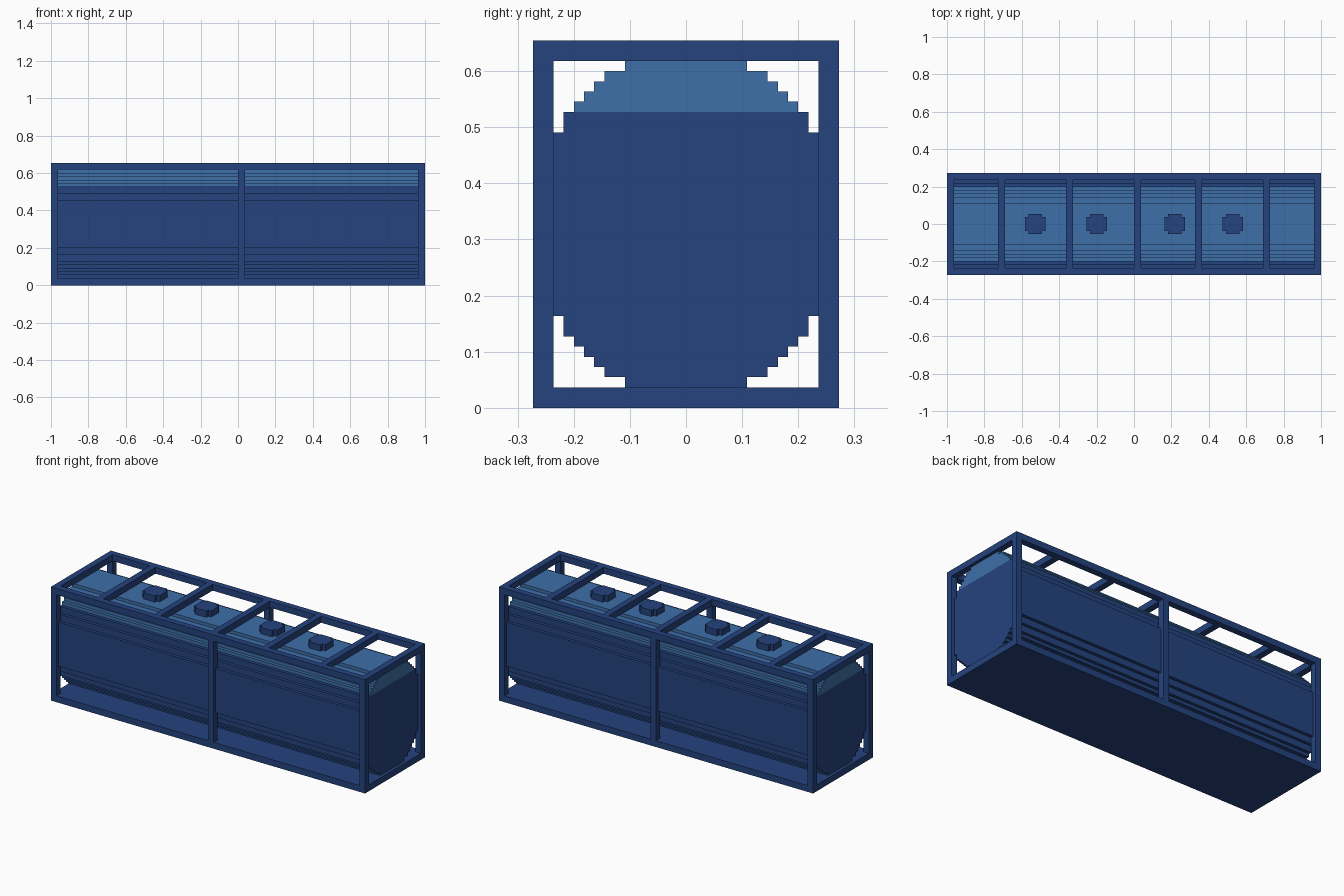
import bpy
import bmesh
from mathutils import Vector

if "Cube" in bpy.data.objects:
    bpy.data.objects.remove(bpy.data.objects["Cube"], do_unlink=True)

U = 2 / 110  # one grid block; all sizes below are in blocks


def make_material(name, rgb):
    m = bpy.data.materials.new(name)
    m.use_nodes = True
    m.diffuse_color = (*rgb, 1)
    m.node_tree.nodes["Principled BSDF"].inputs["Base Color"].default_value = (*rgb, 1)
    return m


DARK = make_material("dark blue", (0.018, 0.056, 0.212))
LIGHT = make_material("light blue", (0.048, 0.160, 0.400))


def prism(name, points, direction, mat):
    """Extrude a closed outline along a direction, in blocks."""
    bm = bmesh.new()
    face = bm.faces.new([bm.verts.new(Vector(p) * U) for p in points])
    ext = bmesh.ops.extrude_face_region(bm, geom=[face], use_keep_orig=True)
    top = [g for g in ext["geom"] if isinstance(g, bmesh.types.BMVert)]
    bmesh.ops.translate(bm, verts=top, vec=Vector(direction) * U)
    bmesh.ops.recalc_face_normals(bm, faces=bm.faces)
    mesh = bpy.data.meshes.new(name)
    bm.to_mesh(mesh)
    bm.free()
    mesh.materials.append(mat)
    ob = bpy.data.objects.new(name, mesh)
    bpy.context.collection.objects.link(ob)
    return ob


def box(name, x0, x1, y0, y1, z0, z1):
    pts = [(x0, y0, z0), (x1, y0, z0), (x1, y1, z0), (x0, y1, z0)]
    return prism(name, pts, (0, 0, z1 - z0), DARK)


def stepped_tank(name, rows, mat, half_length=54):
    """Rows are (bottom z, top z, half width), listed from bottom to top."""
    side = [(w, z) for z0, z1, w in rows for z in (z0, z1)]
    outline = side + [(-w, z) for w, z in reversed(side)]
    pts = [(-half_length, y, z) for y, z in outline]
    return prism(name, pts, (2 * half_length, 0, 0), mat)


# Frame: solid floor, top rails, posts and cross bars
box("floor", -55, 55, -15, 15, 0, 2)
for side, s in (("front", -1), ("back", 1)):
    y0, y1 = sorted((13 * s, 15 * s))
    box(side + "_top_rail", -55, 55, y0, y1, 34, 36)
    for label, x in (("right", -55), ("middle", 0), ("left", 53)):
        box(f"{side}_{label}_post", x, x + 2, y0, y1, 2, 34)
for i, x in enumerate((-55, -40, -20, 0, 18, 38, 53)):
    box(f"top_cross_bar_{i + 1}", x, x + 2, -13, 13, 34, 36)

# Tank: dark body with a light crown, both stepped
body = [(2, 3, 6), (3, 4, 8), (4, 5, 9), (5, 6, 10), (6, 7, 11), (7, 9, 12),
        (9, 11, 13), (11, 25, 14), (25, 27, 13), (27, 29, 12)]
crown = [(29, 30, 11), (30, 31, 10), (31, 32, 9), (32, 33, 8), (33, 34, 6)]
stepped_tank("tank_body", body, DARK)
stepped_tank("tank_crown", crown, LIGHT)

# Hatches: squares with notched corners
corner = [(3, 2), (2, 2), (2, 3)]
ring = []
for sx, sy in ((1, 1), (-1, 1), (-1, -1), (1, -1)):
    step = corner if sx * sy > 0 else corner[::-1]
    ring += [(sx * a, sy * b) for a, b in step]
for i, cx in enumerate((-29, -11, 12, 29)):
    prism(f"hatch_{i + 1}", [(cx + a, b, 34) for a, b in ring], (0, 0, 2), DARK)
